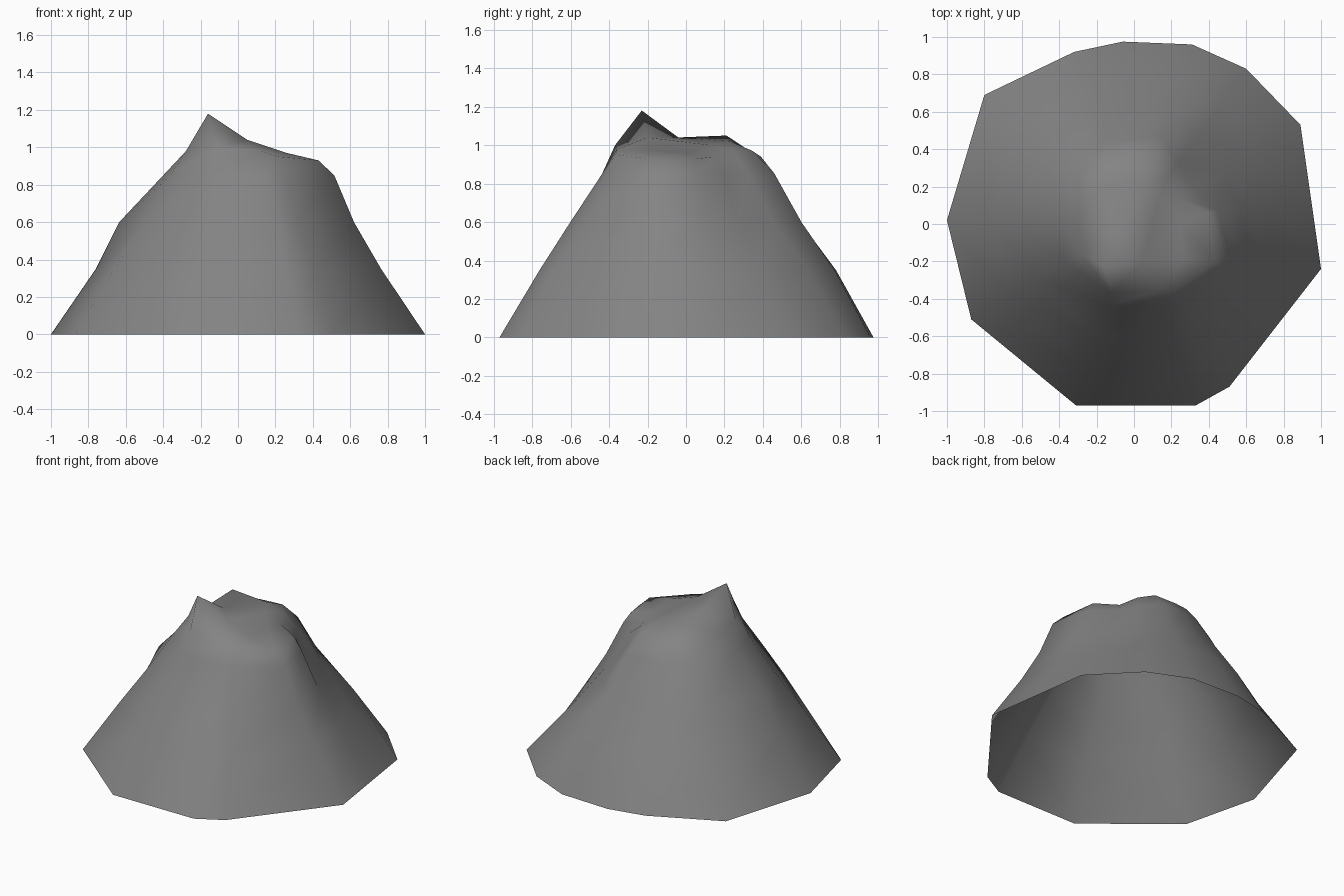
import bpy
from mathutils import Vector
from mathutils.geometry import delaunay_2d_cdt

if "Cube" in bpy.data.objects:
    bpy.data.objects.remove(bpy.data.objects["Cube"])

# Base outline, counter-clockwise from the front left
base = [(-0.31, -0.97), (0.33, -0.97), (0.51, -0.87), (1.0, -0.24),
        (0.945, 0.145), (0.89, 0.53), (0.60, 0.83), (0.31, 0.96),
        (-0.06, 0.975), (-0.32, 0.92), (-0.80, 0.69), (-1.0, 0.02),
        (-0.87, -0.51)]
n = len(base)
shoulder, shoulder_shift = 3, -0.17   # right shoulder ridge bends to the front

# Slope: how far each outline point has moved in at each height
levels = [
    (0.35, [.785, .785, .79, .765, .765, .70, .77, .805, .80, .80, .76, .76, .76]),
    (0.60, [.62, .62, .62, .62, .605, .51, .55, .625, .61, .63, .585, .635, .58]),
    (0.85, [.45, .45, .47, .515, .475, .36, .39, .48, .465, .48, .46, .40, .415]),
]
rim_scale = [.38, .37, .42, .43, .42, .27, .30, .36, .40, .41, .38, .29, .32]
rim_z = [1.0, .98, .95, .93, .93, .94, .97, .97, .94, .94, .95, .96, .98]

# Summit: peak, saddle, rear bump, right shoulder and gully
summit = [(-0.16, -0.23, 1.18), (-0.09, -0.04, 1.04), (-0.19, 0.21, 1.05),
          (0.05, -0.20, 1.04), (0.26, -0.19, 0.97), (0.25, 0.0, 0.96),
          (0.13, 0.13, 1.0), (0.06, 0.23, 1.02)]


def slope_point(j, s, z):
    x, y = base[j]
    shift = shoulder_shift * (1 - s) if j == shoulder else 0
    return (x * s, y * s + shift, z)


verts = [slope_point(j, 1, 0) for j in range(n)]
for z, scales in levels:
    verts += [slope_point(j, scales[j], z) for j in range(n)]
rim = len(verts)
verts += [slope_point(j, rim_scale[j], rim_z[j]) for j in range(n)]
verts += summit

faces = []
for r in range(len(levels) + 1):
    for j in range(n):
        a, b = r * n + j, r * n + (j + 1) % n
        faces.append((a, b, b + n, a + n))

# Triangulated top inside the rim
pts = [Vector(v[:2]) for v in verts[rim:]]
out = delaunay_2d_cdt(pts, [], [list(range(n))], 1, 1e-5)
for f in out[2]:
    faces.append([rim + out[3][i][0] for i in f])

mesh = bpy.data.meshes.new("mountain")
mesh.from_pydata(verts, [], faces)
mesh.update()
mesh.shade_smooth()
mountain = bpy.data.objects.new("mountain", mesh)
bpy.context.collection.objects.link(mountain)

# Dark grey rock
rock = bpy.data.materials.new("dark_rock")
rock.diffuse_color = (0.23, 0.23, 0.23, 1)
rock.use_nodes = True
rock.node_tree.nodes["Principled BSDF"].inputs["Base Color"].default_value = rock.diffuse_color
mesh.materials.append(rock)
